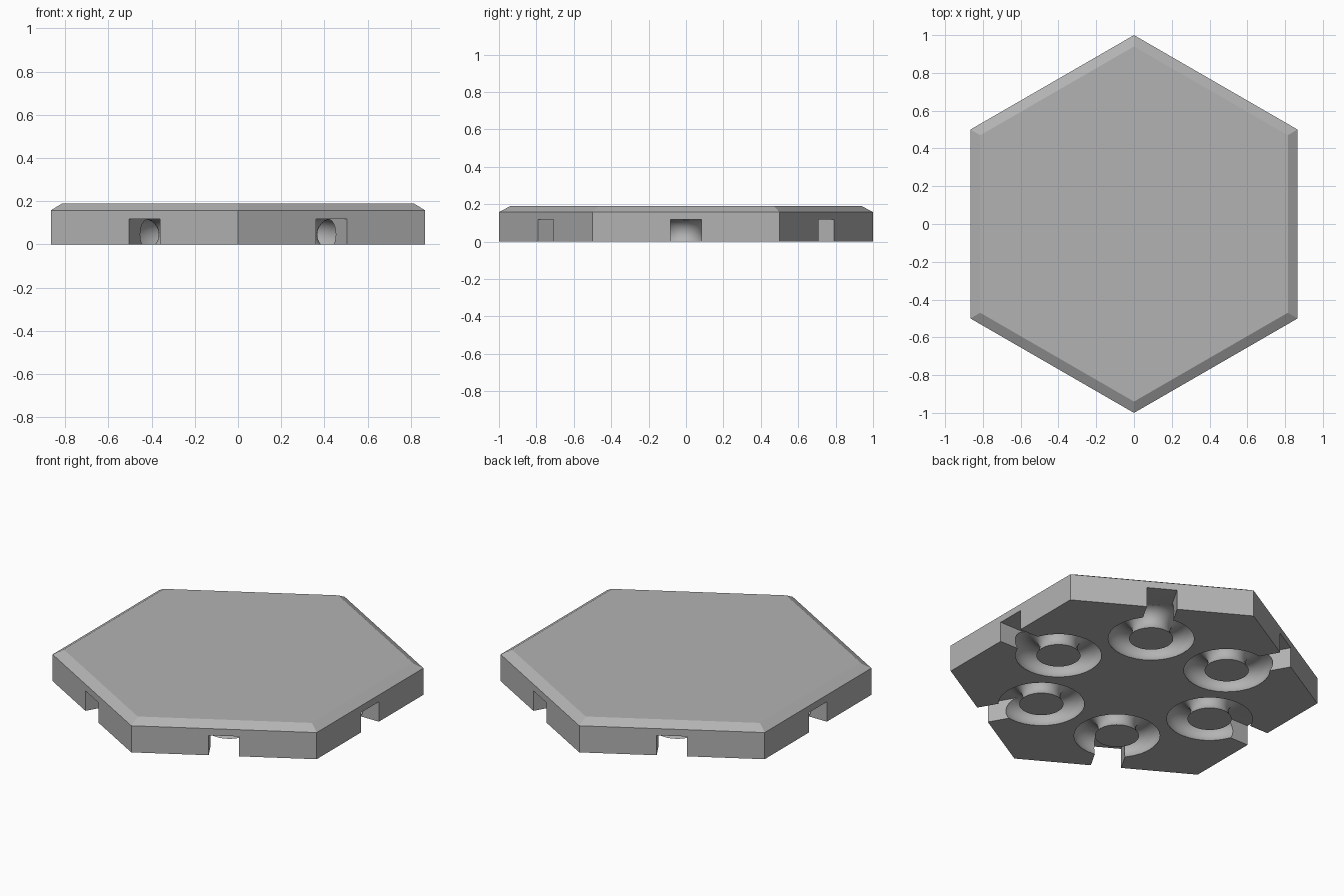
import bpy
import bmesh
from math import cos, sin, pi, radians
from mathutils import Matrix

cube = bpy.data.objects.get("Cube")
if cube:
    bpy.data.objects.remove(cube)

HEIGHT, RIM = 0.19, 0.158        # full height, top of the upright walls
APOTHEM = cos(pi / 6)            # centre to the middle of a side
RING_DIST = 0.53                 # tile centre to ring centre
RING_R, TUBE_R, TUBE_Z = 0.175, 0.073, 0.046
NOTCH_W, NOTCH_H, NOTCH_IN = 0.165, 0.118, 0.69

grey = bpy.data.materials.new("plain grey")
grey.use_nodes = True
colour = (0.45, 0.45, 0.45, 1)
grey.diffuse_color = colour
grey.node_tree.nodes["Principled BSDF"].inputs["Base Color"].default_value = colour


def make_object(name, bm):
    bmesh.ops.recalc_face_normals(bm, faces=bm.faces)
    mesh = bpy.data.meshes.new(name)
    bm.to_mesh(mesh)
    bm.free()
    obj = bpy.data.objects.new(name, mesh)
    mesh.materials.append(grey)
    bpy.context.collection.objects.link(obj)
    return obj


def skin(bm, loops, closed):
    """Bridge a list of equal vertex loops with quads."""
    count = len(loops[0])
    for a in range(len(loops) if closed else len(loops) - 1):
        low, high = loops[a], loops[(a + 1) % len(loops)]
        for i in range(count):
            j = (i + 1) % count
            bm.faces.new((low[i], low[j], high[j], high[i]))


# Hexagonal slab with a chamfered top edge
bm = bmesh.new()
loops = []
for r, z in ((1, 0), (1, RIM), (0.94, HEIGHT)):
    loops.append([bm.verts.new((r * sin(k * pi / 3), r * cos(k * pi / 3), z))
                  for k in range(6)])
skin(bm, loops, False)
bm.faces.new(loops[0])
bm.faces.new(loops[-1])
tile = make_object("hex_tile", bm)

# Cutters: a round-bottomed ring groove and an edge notch for every side
grooves, notches = bmesh.new(), bmesh.new()
for side in range(6):
    turn = Matrix.Rotation(side * pi / 3, 4, 'Z')
    rings = []
    for s in range(32):
        a = 2 * pi * s / 32
        ring = []
        for t in range(24):
            b = 2 * pi * t / 24
            r = RING_R + TUBE_R * cos(b)
            point = Matrix.Translation((RING_DIST, 0, TUBE_Z)) @ Matrix.Rotation(a, 4, 'Z')
            ring.append(grooves.verts.new(
                (turn @ point @ Matrix.Translation((r, 0, TUBE_R * sin(b)))).translation))
        rings.append(ring)
    skin(grooves, rings, True)

    length = APOTHEM + 0.1 - NOTCH_IN
    box = (turn @ Matrix.Translation((NOTCH_IN + length / 2, 0, NOTCH_H / 2 - 0.05))
           @ Matrix.Diagonal((length, NOTCH_W, NOTCH_H + 0.1, 1)))
    bmesh.ops.create_cube(notches, size=1, matrix=box)

# Cut the underside and discard the cutters
bpy.ops.object.select_all(action='DESELECT')
bpy.context.view_layer.objects.active = tile
tile.select_set(True)
for name, shape in (("groove_cutter", grooves), ("notch_cutter", notches)):
    cutter = make_object(name, shape)
    cutter.hide_render = True
    cut = tile.modifiers.new(name, 'BOOLEAN')
    cut.operation = 'DIFFERENCE'
    cut.solver = 'EXACT'
    cut.object = cutter
    bpy.ops.object.modifier_apply(modifier=cut.name)
    bpy.data.objects.remove(cutter)

bpy.ops.object.shade_smooth_by_angle(angle=radians(22))
